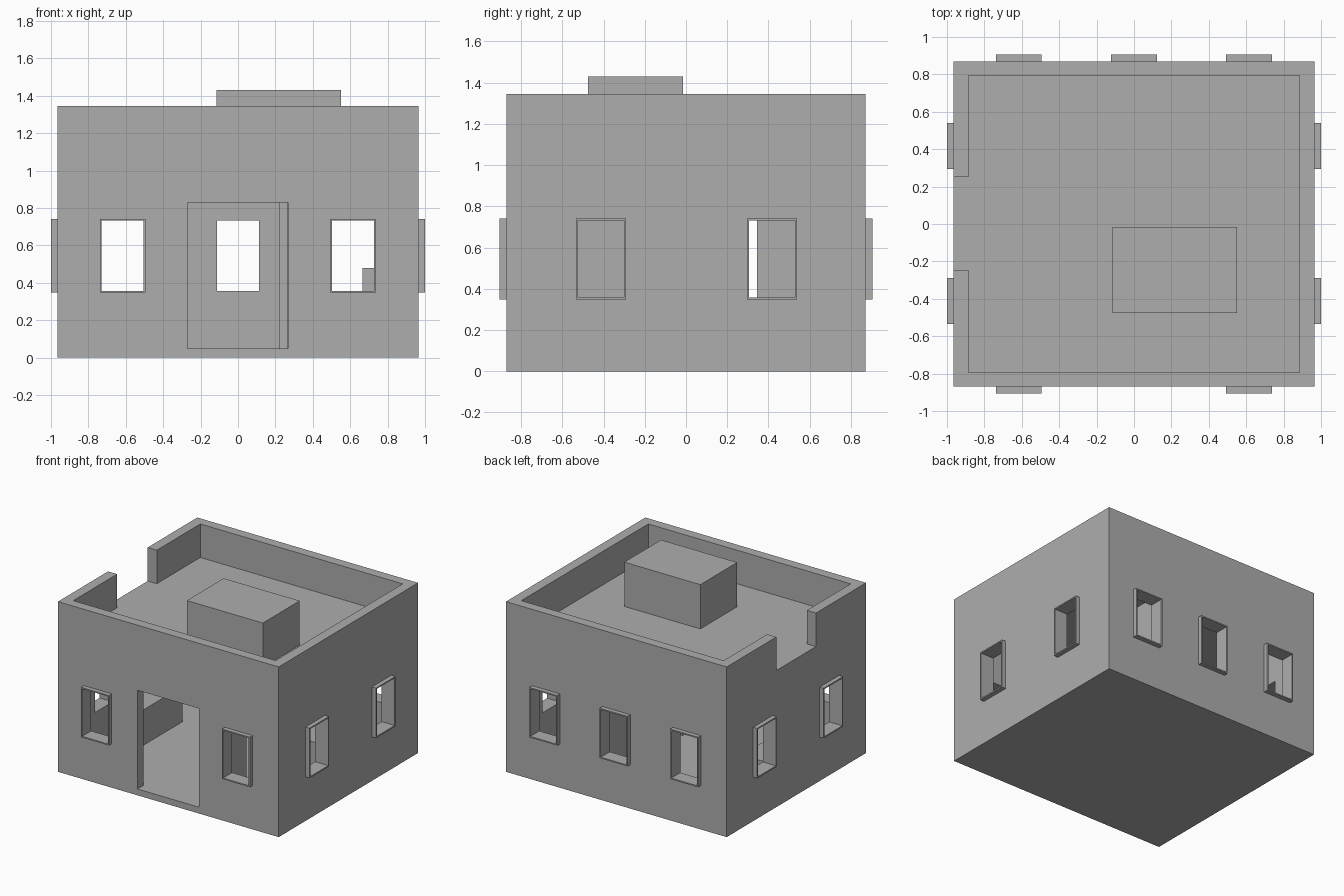
import bpy, bmesh
from mathutils import Matrix

if "Cube" in bpy.data.objects:
    bpy.data.objects.remove(bpy.data.objects["Cube"])

plaster = bpy.data.materials.new("grey_plaster")
plaster.diffuse_color = (0.42, 0.42, 0.42, 1)
plaster.use_nodes = True
plaster.node_tree.nodes["Principled BSDF"].inputs["Base Color"].default_value = plaster.diffuse_color


def make_object(name, bm):
    bmesh.ops.recalc_face_normals(bm, faces=bm.faces)
    mesh = bpy.data.meshes.new(name)
    bm.to_mesh(mesh)
    bm.free()
    mesh.materials.append(plaster)
    obj = bpy.data.objects.new(name, mesh)
    bpy.context.collection.objects.link(obj)
    return obj


def box(name, x, y, z):
    bm = bmesh.new()
    bmesh.ops.create_cube(bm, size=1)
    for v in bm.verts:
        for i, (lo, hi) in enumerate((x, y, z)):
            v.co[i] = lo if v.co[i] < 0 else hi
    return make_object(name, bm)


def cut(target, x, y, z):
    cutter = box("cutter", x, y, z)
    cutter.hide_render = True
    mod = target.modifiers.new("cut", 'BOOLEAN')
    mod.operation = 'DIFFERENCE'
    mod.solver = 'EXACT'
    mod.object = cutter
    bpy.context.view_layer.objects.active = target
    bpy.ops.object.modifier_apply(modifier=mod.name)
    bpy.data.objects.remove(cutter)


X, Y, H = 0.965, 0.87, 1.345      # outer walls
IX, IY = 0.885, 0.793             # inner walls
FLOOR, CEIL, ROOF = 0.05, 1.0, 1.08
HW, Z0, Z1, RIM = 0.122, 0.347, 0.742, 0.01   # window size


def window_frame(name, side, c):
    # rectangular ring running through the wall and standing proud of it
    wall, inner = (X, IX) if side in "lr" else (Y, IY)
    s = 1 if side in "rb" else -1
    loops = []
    bm = bmesh.new()
    for depth, rim in ((inner, 0), (wall + 0.035, 0), (wall + 0.035, RIM), (inner, RIM)):
        a, b, lo, hi = c - HW + rim, c + HW - rim, Z0 + rim, Z1 - rim
        pts = [(a, lo), (b, lo), (b, hi), (a, hi)]
        loops.append([bm.verts.new((s * depth, p, z) if side in "lr" else (p, s * depth, z))
                      for p, z in pts])
    for i in range(4):
        for j in range(4):
            k, m = (i + 1) % 4, (j + 1) % 4
            bm.faces.new((loops[i][j], loops[i][m], loops[k][m], loops[k][j]))
    make_object(name, bm)


# house shell with floor, roof slab, parapet and side gap in the parapet
house = box("house_walls", (-X, X), (-Y, Y), (0, H))
cut(house, (-IX, IX), (-IY, IY), (FLOOR, CEIL))
cut(house, (-IX, IX), (-IY, IY), (ROOF, H + 0.1))
cut(house, (-X - 0.1, -IX + 0.02), (-0.245, 0.25), (ROOF, H + 0.1))

# doorway
cut(house, (-0.27, 0.268), (-Y - 0.1, -IY + 0.02), (FLOOR, 0.83))

# windows: front, back, left and right
windows = {"f": (-0.617, 0.615), "b": (-0.617, 0, 0.615),
           "l": (-0.412, 0.417), "r": (-0.412, 0.417)}
names = {"f": "front", "b": "back", "l": "left", "r": "right"}
for side, centres in windows.items():
    for n, c in enumerate(centres):
        s = 1 if side in "rb" else -1
        along = (c - HW, c + HW)
        if side in "lr":
            cut(house, sorted((s * (IX - 0.02), s * (X + 0.1))), along, (Z0, Z1))
        else:
            cut(house, along, sorted((s * (IY - 0.02), s * (Y + 0.1))), (Z0, Z1))
        window_frame(f"{names[side]}_window_frame_{n + 1}", side, c)

# block on the roof
box("roof_block", (-0.115, 0.55), (-0.475, -0.015), (ROOF, 1.43))

# inner partition with a passage through it
partition = box("partition_wall", (0.22, 0.265), (-IY, IY), (FLOOR, CEIL))
cut(partition, (0.1, 0.4), (-0.27, 0.345), (FLOOR - 0.02, 0.83))

# low furniture against the side walls
box("left_bench", (-IX, -0.66), (-0.25, 0.247), (FLOOR, 0.33))
box("right_cabinet", (0.665, IX), (-0.25, 0.25), (FLOOR, 0.48))
